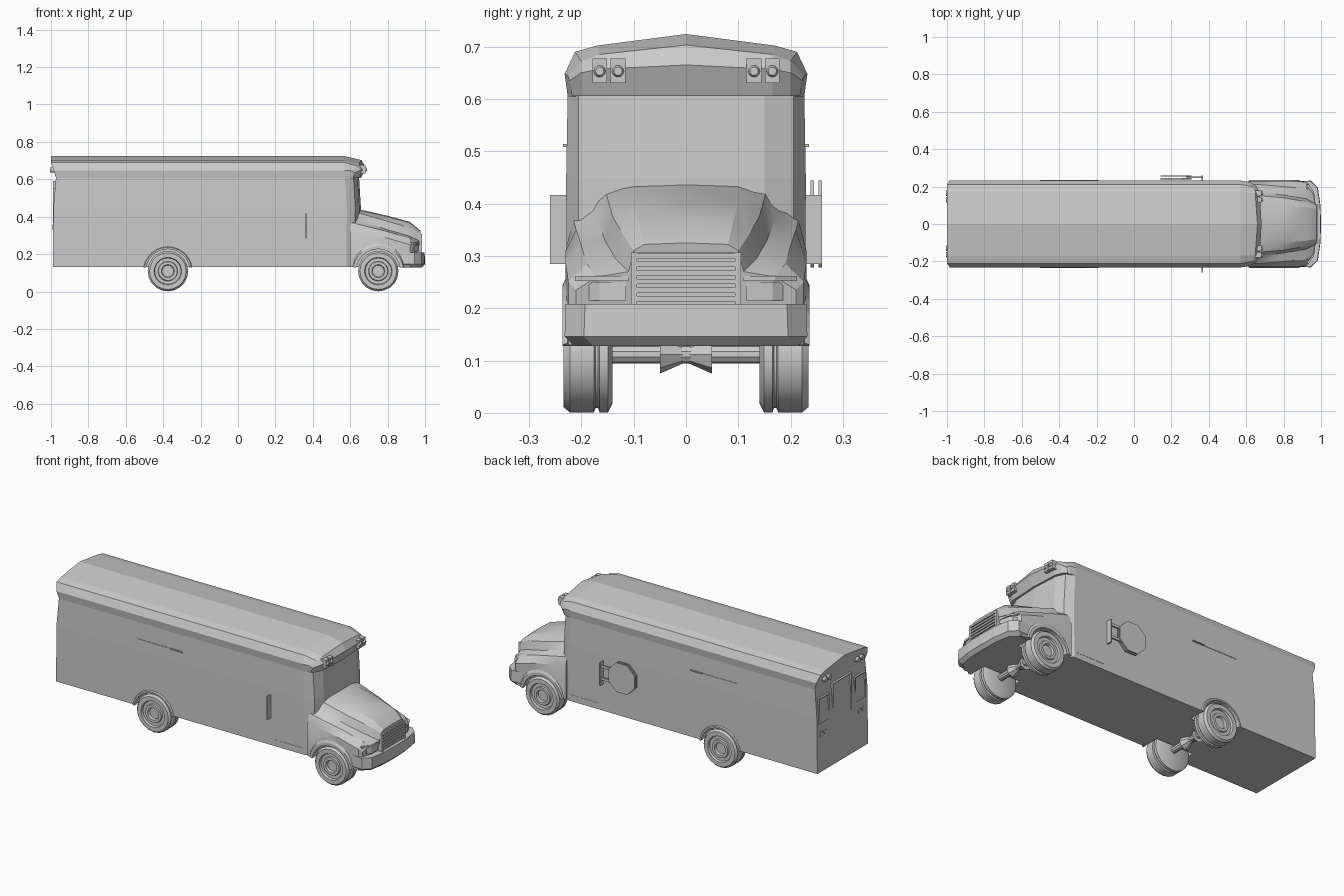
import bpy, bmesh, math
from mathutils import Matrix

if "Cube" in bpy.data.objects:
    bpy.data.objects.remove(bpy.data.objects["Cube"])


def finish(name, bm, smooth=None):
    bmesh.ops.recalc_face_normals(bm, faces=bm.faces[:])
    me = bpy.data.meshes.new(name)
    bm.to_mesh(me)
    bm.free()
    ob = bpy.data.objects.new(name, me)
    bpy.context.collection.objects.link(ob)
    if smooth:
        bpy.ops.object.select_all(action='DESELECT')
        ob.select_set(True)
        bpy.context.view_layer.objects.active = ob
        bpy.ops.object.shade_smooth_by_angle(angle=math.radians(smooth))
    return ob


def loft(name, rings, smooth=None):
    bm = bmesh.new()
    vs = [[bm.verts.new(p) for p in r] for r in rings]
    n = len(rings[0])
    for a, b in zip(vs, vs[1:]):
        for i in range(n):
            j = (i + 1) % n
            bm.faces.new((a[i], a[j], b[j], b[i]))
    bm.faces.new(vs[0])
    bm.faces.new(vs[-1])
    return finish(name, bm, smooth)


def mirror_ring(half):
    # half ring runs from the centre line outwards; repeat it on the other side
    return half + [(x, -y, z) for x, y, z in reversed(half) if abs(y) > 1e-6]


def box(name, x0, x1, y0, y1, z0, z1):
    return loft(name, [[(x0, y0, z), (x1, y0, z), (x1, y1, z), (x0, y1, z)] for z in (z0, z1)])


def disc(name, c, r, depth, axis, seg=12, r2=None, turn=0.0):
    bm = bmesh.new()
    bmesh.ops.create_cone(bm, cap_ends=True, segments=seg, radius1=r,
                          radius2=r if r2 is None else r2, depth=depth)
    rot = Matrix.Rotation(math.pi / 2, 4, 'Y' if axis == 'x' else 'X')
    bm.transform(Matrix.Translation(c) @ rot @ Matrix.Rotation(turn, 4, 'Z'))
    return finish(name, bm)


def frame(name, x, y0, y1, z0, z1, t, d):
    # thin rectangular frame on the rear wall
    box(name + "_bottom", x - d, x + .01, y0, y1, z0, z0 + t)
    box(name + "_top", x - d, x + .01, y0, y1, z1 - t, z1)
    box(name + "_left", x - d, x + .01, y0, y0 + t, z0, z1)
    box(name + "_right", x - d, x + .01, y1 - t, y1, z0, z1)


WHEEL_X = (-.375, .75)
WHEEL_Z = .109

# Passenger body with wrapped windscreen, stacked plan outlines
def plan(z, rear, w, front):
    return mirror_ring([(front, 0, z), (front - .008, .15, z), (front - .03, .205, z),
                        (front - .075, w, z), (rear, w, z), (rear, 0, z)])

body = loft("body", [plan(.13, -.99, .228, .655), plan(.45, -.987, .229, .657),
                     plan(.615, -.973, .226, .647)])

# Roof with overhanging rear edge and front visor
def roof_ring(xs, zs, ys=(0, .17, .212, .232, .226, 0)):
    return mirror_ring([(x, y, z) for x, y, z in zip(xs, ys, zs)][:5]) + [(xs[5], 0, zs[5])]

def roof_closed(xs, zs, ys=(0, .17, .212, .232, .226)):
    return mirror_ring([(x, y, z) for x, y, z in zip(xs, ys, zs)])

Z = (.724, .702, .69, .648, .605)
loft("roof", [
    roof_closed((-1, -1, -.999, -.985, -.972), Z),
    roof_closed((.57, .57, .57, .57, .57), Z),
    roof_closed((.66, .648, .635, .61, .6), (.703, .685, .672, .645, .605), (0, .165, .2, .226, .222)),
    roof_closed((.682, .672, .657, .625, .61), (.665, .657, .65, .635, .605), (0, .165, .2, .222, .218)),
    roof_closed((.658, .65, .635, .615, .605), (.606, .606, .606, .606, .605), (0, .165, .2, .218, .216)),
])

# Bonnet and wings, lofted front to back
secs = [
    (.60, [(0, .445), (.10, .44), (.155, .43), (.185, .40), (.215, .37), (.228, .32), (.228, .13)]),
    (.68, [(0, .432), (.10, .428), (.15, .41), (.17, .37), (.21, .35), (.23, .31), (.23, .13)]),
    (.80, [(0, .405), (.10, .40), (.14, .375), (.155, .33), (.20, .32), (.23, .285), (.23, .13)]),
    (.92, [(0, .372), (.09, .366), (.12, .34), (.135, .295), (.19, .285), (.225, .25), (.225, .13)]),
    (.975, [(0, .325), (.08, .322), (.10, .31), (.11, .27), (.17, .26), (.21, .235), (.21, .13)]),
]
rings = []
for x, pts in secs:
    back = (0, 0, 0, .005, .02, .04, .04) if x > .95 else (0,) * 7
    rings.append(mirror_ring([(x - b, y, z) for (y, z), b in zip(pts, back)]))
bonnet = loft("bonnet_and_wings", rings, 25)

# Wheel wells cut out of body and wings
for x in WHEEL_X:
    for s in (-1, 1):
        cut = disc("wheel_well_cutter", (x, s * .21, WHEEL_Z), .12, .16, 'y', 24)
        cut.hide_render = True
        cut.hide_viewport = True
        for ob in (body, bonnet) if x > 0 else (body,):
            m = ob.modifiers.new("well", 'BOOLEAN')
            m.operation = 'DIFFERENCE'
            m.object = cut
            m.solver = 'EXACT'

# Wheel arch lips
for x, ro, top in ((WHEEL_X[0], .132, 1.0), (WHEEL_X[1], .14, 1.12)):
    for s in (-1, 1):
        arc = []
        for i in range(13):
            a = math.radians(9 + 162 * i / 12)
            c, sn = math.cos(a), math.sin(a)
            arc.append([(x + r * c, s * y, WHEEL_Z + r * sn * (top if r == ro else 1))
                        for r, y in ((.118, .215), (.118, .236), (ro - .005, .236), (ro, .226), (ro, .215))])
        loft("wheel_arch", arc)

# Wheels turned from one profile
PROFILE = [(.09, .14), (.108, .149), (.108, .165), (.1, .168), (.1, .173), (.108, .176), (.108, .222),
           (.098, .234), (.074, .234), (.07, .222), (.053, .222), (.05, .23), (.035, .23), (.031, .217)]
for x in WHEEL_X:
    for s in (-1, 1):
        loft("wheel", [[(x + r * math.cos(k * math.tau / 20), s * y, WHEEL_Z + r * math.sin(k * math.tau / 20))
                        for k in range(20)] for r, y in PROFILE], 30)
    # Axle with a pointed differential housing
    disc("axle", (x, 0, .112), .018, .33, 'y', 10)
    for s in (-1, 1):
        disc("differential", (x, s * .025, .112), .037 if s > 0 else .015, .05, 'y', 8,
             .015 if s > 0 else .037)

# Front bumper
def bumper_ring(z, d):
    return mirror_ring([(1 - d, 0, z), (.997 - d, .1, z), (.983 - d, .195 - d, z),
                        (.945 - d, .232 - d, z), (.87, .228 - d, z), (.87, 0, z)])

loft("front_bumper", [bumper_ring(.128, .018), bumper_ring(.146, 0), bumper_ring(.208, .002)])

# Grille with slats
box("grille", .94, .978, -.105, .105, .2, .307)
for i in range(6):
    z = .213 + i * .0165
    box("grille_slat", .97, .985, -.095, .095, z, z + .01)
for s in (-1, 1):
    a, b = sorted((s * .094, s * .105))
    box("grille_side", .97, .985, a, b, .2, .307)
    # Headlamps with brow
    loft("headlamp", [[(.966, s * .115, z), (.958, s * .165, z), (.93, s * .205, z), (.90, s * .205, z),
                       (.90, s * .115, z)] for z in (.215, .25)])
    loft("headlamp_brow", [[(.97, s * .11, z), (.962, s * .17, z), (.935, s * .212, z), (.90, s * .21, z),
                            (.90, s * .11, z)] for z in (.252, .262)])
    # Warning lamps over the windscreen and on the rear
    for y in (.13, .165):
        box("front_lamp_housing", .645, .682, s * y - .014, s * y + .014, .63, .677)
        disc("front_lamp", (.684, s * y, .653), .013, .012, 'x', 12, .008)
        disc("rear_upper_lamp", (-.992, s * y, .65), .014, .024, 'x', 12)
        disc("rear_lower_lamp", (-.987, s * (y + .025), .345), .014, .01, 'x', 12)

    # Rear windows
    y0, y1 = sorted((s * .115, s * .212))
    frame("rear_window", -.982, y0, y1, .40, .55, .006, .007)

    # Side marker, belt trim, step trim and hinged side plate
    def side_box(name, x0, x1, d, z0, z1, inner=.222):
        a, b = sorted((s * inner, s * d))
        return box(name, x0, x1, a, b, z0, z1)
    side_box("side_marker", -.265, -.19, .235, .508, .514)
    side_box("belt_trim", -.48, -.20, .2305, .509, .512)
    side_box("step_trim", .39, .57, .2295, .162, .167)
    side_box("side_plate", .360, .368, .26, .285, .416)

# Rear emergency door outline
frame("rear_door", -.982, -.085, .085, .15, .59, .004, .006)

# Octagonal stop arm on the +y side
for y in (.2415, .2565):
    disc("stop_arm_octagon", (.225, y, .361), .09, .007, 'y', 8, turn=math.pi / 8)
for z in (.315, .385):
    box("stop_arm_bracket", .28, .365, .245, .253, z, z + .015)
